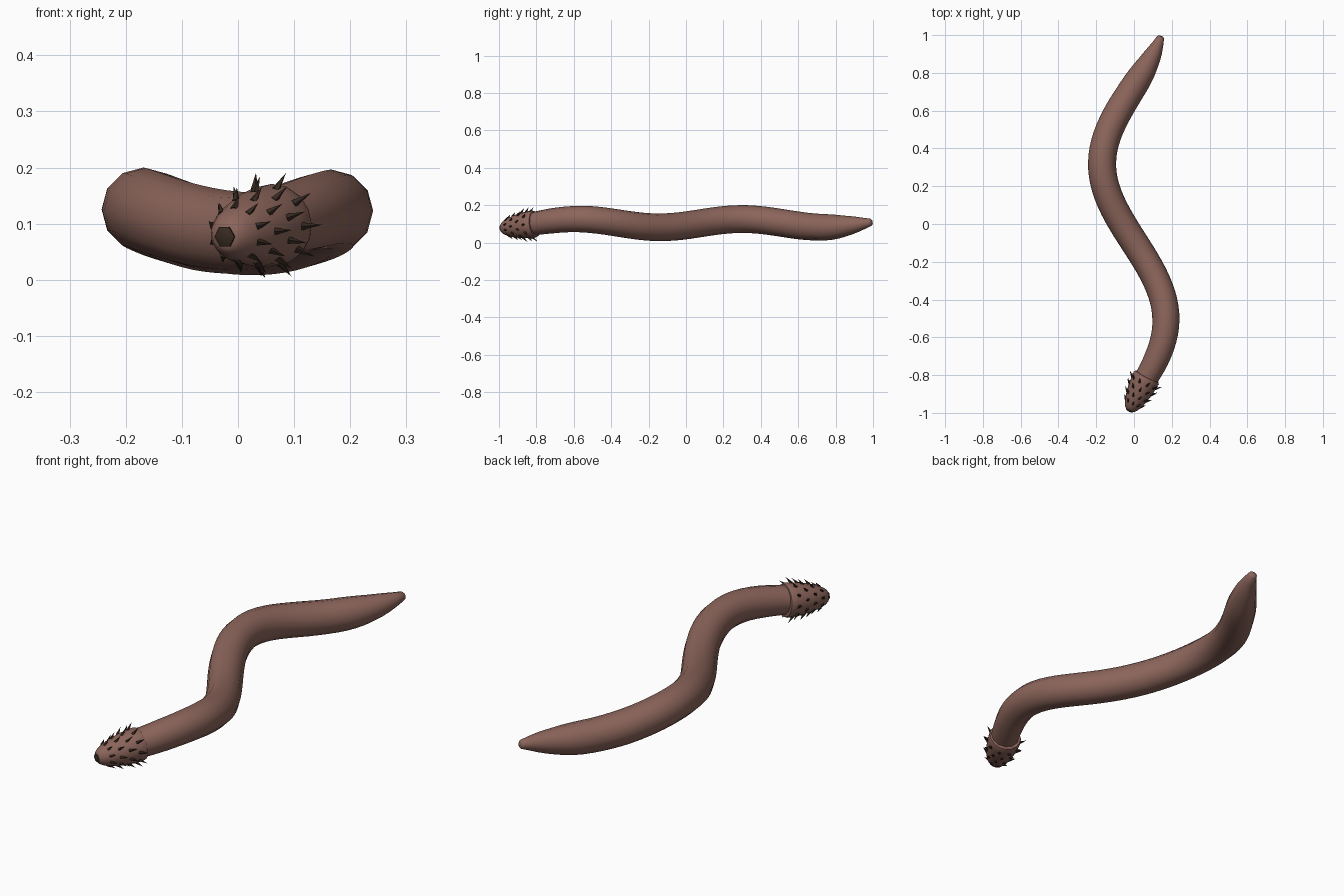
import bpy, bmesh, math
from mathutils import Vector

cube = bpy.data.objects.get("Cube")
if cube:
    bpy.data.objects.remove(cube)


def material(name, rgb):
    m = bpy.data.materials.new(name)
    m.use_nodes = True
    m.diffuse_color = (*rgb, 1)
    m.node_tree.nodes["Principled BSDF"].inputs["Base Color"].default_value = (*rgb, 1)
    return m


skin = material("dusky pink skin", (0.26, 0.13, 0.104))
horn = material("dark brown horn", (0.04, 0.024, 0.016))


def frame(axis):
    side = axis.cross(Vector((0, 0, 1))).normalized()
    return side, side.cross(axis).normalized()


def finish(name, bm, mat, smooth=True):
    bmesh.ops.recalc_face_normals(bm, faces=bm.faces)
    mesh = bpy.data.meshes.new(name)
    bm.to_mesh(mesh)
    bm.free()
    mesh.materials.append(mat)
    obj = bpy.data.objects.new(name, mesh)
    bpy.context.collection.objects.link(obj)
    if smooth:
        bpy.ops.object.select_all(action="DESELECT")
        obj.select_set(True)
        bpy.context.view_layer.objects.active = obj
        bpy.ops.object.shade_smooth_by_angle(angle=math.radians(50))
    return obj


def loft(name, stations, sides, mat):
    """Skin round rings given as (centre, axis, radius)."""
    bm = bmesh.new()
    rings = []
    for centre, axis, r in stations:
        u, v = frame(axis)
        angles = [math.tau * i / sides for i in range(sides)]
        rings.append([bm.verts.new(centre + r * (math.cos(a) * u + math.sin(a) * v)) for a in angles])
    for a, b in zip(rings, rings[1:]):
        for i in range(sides):
            j = (i + 1) % sides
            bm.faces.new((a[i], a[j], b[j], b[i]))
    bm.faces.new(rings[0])
    bm.faces.new(rings[-1])
    return finish(name, bm, mat)


def interpolate(table, t):
    for (t0, r0), (t1, r1) in zip(table, table[1:]):
        if t <= t1:
            return r0 + (r1 - r0) * (t - t0) / (t1 - t0)
    return table[-1][1]


# Wavy body, with a narrow neck and a tapered tail
def spine_point(y):
    x = -0.169 * math.sin(math.pi * (y + 0.095) / 0.825)
    z = 0.104 + 0.022 * math.cos(math.tau * (y - 0.3) / 0.88)
    return Vector((x, y, z))


def spine_axis(y):
    return (spine_point(y + 0.005) - spine_point(y - 0.005)).normalized()


girth = [(-0.82, 0.062), (-0.72, 0.067), (-0.5, 0.072), (0, 0.0745), (0.6, 0.074),
         (0.74, 0.071), (0.8, 0.066), (0.9, 0.046), (0.95, 0.031), (0.985, 0.02), (1, 0.018)]
steps = 52
body = []
for i in range(steps + 1):
    y = -0.82 + 1.808 * i / steps
    body.append((spine_point(y), spine_axis(y), interpolate(girth, y)))
body.append((spine_point(0.994), spine_axis(0.994), 0.013))
loft("body", body, 12, skin)

# Blunt conical head with a lip that overhangs the neck
base = Vector((0.07, -0.805, 0.1))
tip = Vector((-0.023, -0.986, 0.077))
axis = (tip - base).normalized()
length = (tip - base).length
profile = [(0, 0.06), (0.01, 0.07), (0.06, 0.073), (0.2, 0.072), (0.4, 0.068), (0.6, 0.06),
           (0.78, 0.05), (0.9, 0.039), (0.97, 0.029), (1, 0.02)]
loft("head", [(base + axis * length * t, axis, r) for t, r in profile], 16, skin)

# Dark six-sided mouth plug
loft("mouth", [(tip - axis * 0.01, axis, 0.021), (tip + axis * 0.003, axis, 0.02),
               (tip + axis * 0.007, axis, 0.012)], 6, horn)

# Staggered rings of hooks leaning back from the snout
bm = bmesh.new()
u, v = frame(axis)
per_ring = 10
for ring, t in enumerate((0.2, 0.4, 0.6, 0.8)):
    r = interpolate(profile, t)
    size = 0.043 - 0.017 * t
    for k in range(per_ring):
        a = math.tau * (k + 0.5 * (ring % 2)) / per_ring
        out = math.cos(a) * u + math.sin(a) * v
        lean = (out - axis * 0.9).normalized()
        root = base + axis * length * t + out * (r - 0.004)
        p, q = frame(lean)
        corners = [bm.verts.new(root + 0.0075 * (math.cos(c) * p + math.sin(c) * q))
                   for c in (math.tau * n / 5 for n in range(5))]
        point = bm.verts.new(root + lean * size)
        for n in range(5):
            bm.faces.new((corners[n], corners[(n + 1) % 5], point))
        bm.faces.new(corners[::-1])
finish("hooks", bm, horn, smooth=False)
